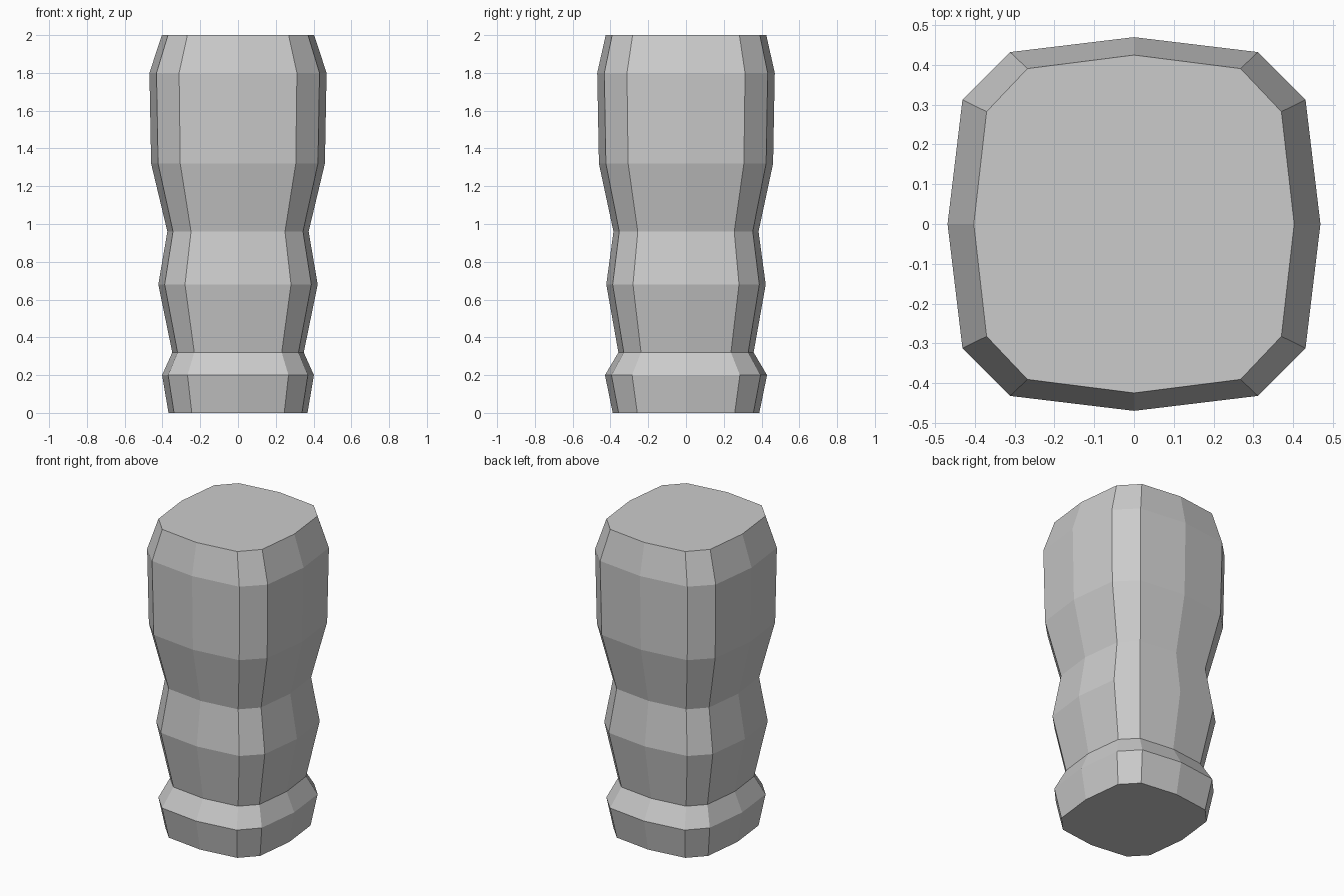
import bpy, bmesh

if "Cube" in bpy.data.objects:
    bpy.data.objects.remove(bpy.data.objects["Cube"])

# Rings of the post: height, half width in x, half depth in y
RINGS = [
    (0.00, 0.368, 0.388),
    (0.20, 0.402, 0.429),
    (0.32, 0.348, 0.358),
    (0.68, 0.422, 0.422),
    (0.96, 0.374, 0.384),
    (1.32, 0.460, 0.461),
    (1.80, 0.469, 0.470),
    (2.00, 0.403, 0.425),
]

# Rounded-square section with 12 sides: one quarter, rotated four times
section = []
quarter = [(1.0, 0.0), (0.92, 0.665), (0.665, 0.92)]
for _ in range(4):
    section += quarter
    quarter = [(-y, x) for x, y in quarter]

bm = bmesh.new()
loops = [[bm.verts.new((x * rx, y * ry, z)) for x, y in section]
         for z, rx, ry in RINGS]

# Side bands
n = len(section)
for low, high in zip(loops, loops[1:]):
    for i in range(n):
        j = (i + 1) % n
        bm.faces.new((low[i], low[j], high[j], high[i]))

# Flat bottom and top
bm.faces.new(loops[0][::-1])
bm.faces.new(loops[-1])

mesh = bpy.data.meshes.new("turned_post")
bm.to_mesh(mesh)
bm.free()
post = bpy.data.objects.new("turned_post", mesh)
bpy.context.collection.objects.link(post)
